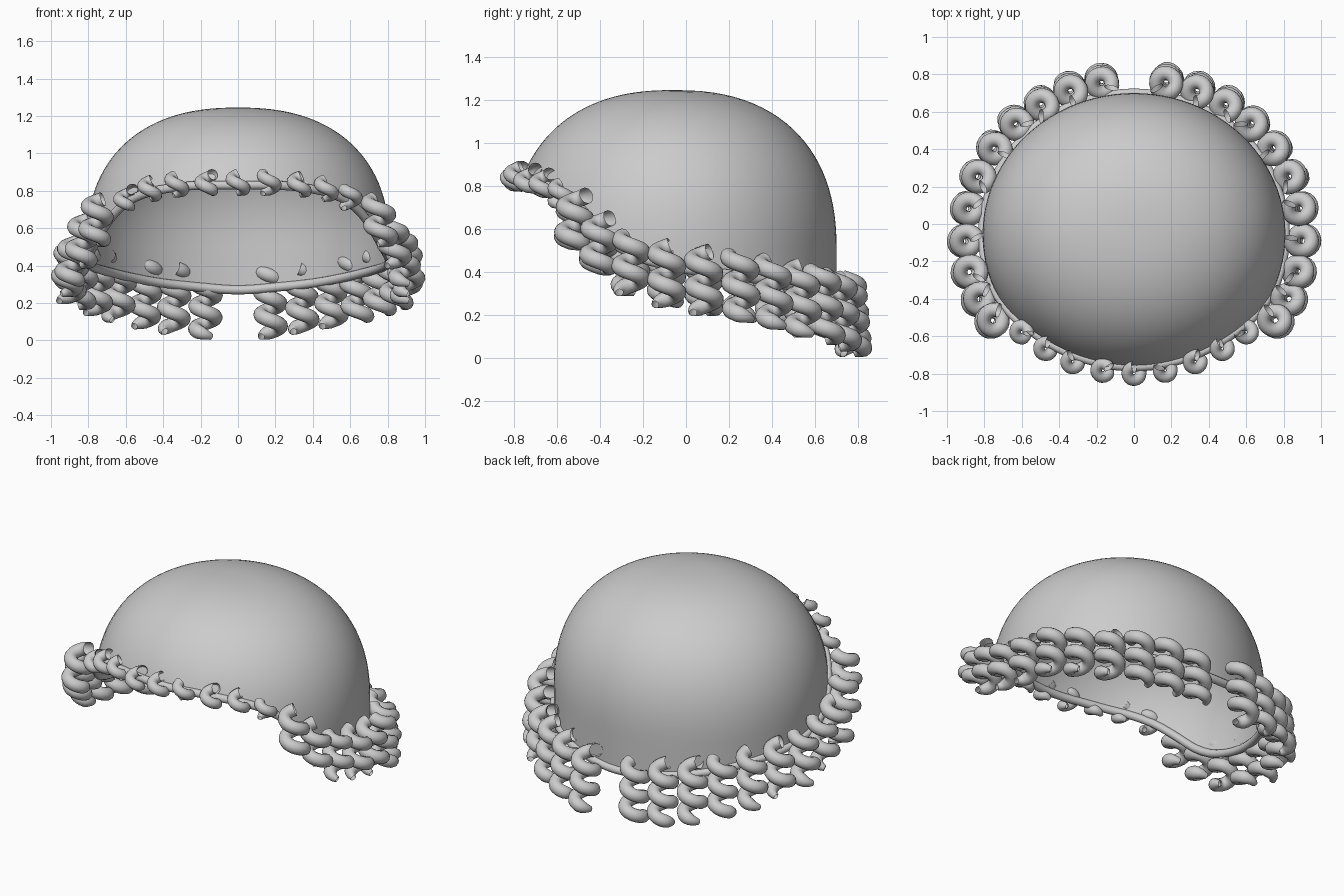
import bpy, bmesh, math
from mathutils import Vector

if "Cube" in bpy.data.objects:
    bpy.data.objects.remove(bpy.data.objects["Cube"])

grey = bpy.data.materials.new("plain grey")
grey.use_nodes = True
grey.diffuse_color = (0.6, 0.6, 0.6, 1)
grey.node_tree.nodes["Principled BSDF"].inputs["Base Color"].default_value = (0.6, 0.6, 0.6, 1)

RX, RY, CY, MID, TOP, POWER = 0.81, 0.757, -0.057, 0.5, 1.245, 2.35
# hairline height by angle in degrees away from the front
HAIRLINE = [(0, .83), (20, .83), (41, .79), (54, .71), (61, .62), (72, .49),
            (90, .42), (120, .37), (150, .305), (180, .265)]


def rim_height(angle):
    a = abs(math.degrees(angle))
    for (a0, z0), (a1, z1) in zip(HAIRLINE, HAIRLINE[1:]):
        if a <= a1 + 1e-6:
            return z0 + (z1 - z0) * (a - a0) / (a1 - a0)
    return HAIRLINE[-1][1]


def smooth_rim(angle):
    total = 0
    for k in range(-4, 5):
        a = abs(angle + k * 0.03)
        total += rim_height(min(a, 2 * math.pi - a))
    return total / 9


def on_dome(angle, z):
    t = max(0, (z - MID) / (TOP - MID))
    r = max(0, 1 - t ** POWER) ** (1 / POWER)
    return Vector((RX * r * math.sin(angle), CY - RY * r * math.cos(angle), z))


def rim_point(angle):
    return on_dome(angle, smooth_rim(angle))


def add_curve(name, depth, paths, cyclic=False):
    data = bpy.data.curves.new(name, "CURVE")
    data.dimensions = "3D"
    data.bevel_depth = depth
    data.bevel_resolution = 4
    data.materials.append(grey)
    for path in paths:
        spline = data.splines.new("POLY")
        spline.points.add(len(path) - 1)
        spline.use_cyclic_u = cyclic
        spline.use_smooth = True
        for point, (co, radius) in zip(spline.points, path):
            point.co = (*co, 1)
            point.radius = radius
    ob = bpy.data.objects.new(name, data)
    bpy.context.collection.objects.link(ob)
    return ob


# dome: rings running from the slanted hairline up to the crown
SEGS, RINGS = 96, 32
bm = bmesh.new()
rings = []
for j in range(RINGS):
    ring = []
    for i in range(SEGS):
        angle = math.tau * i / SEGS - math.pi
        low = math.asin((smooth_rim(angle) - MID) / (TOP - MID))
        lift = low + (math.pi / 2 - low) * j / RINGS
        ring.append(bm.verts.new(on_dome(angle, MID + (TOP - MID) * math.sin(lift))))
    rings.append(ring)
crown = bm.verts.new((0, CY, TOP))
for i in range(SEGS):
    n = (i + 1) % SEGS
    for a, b in zip(rings, rings[1:]):
        bm.faces.new((a[i], a[n], b[n], b[i]))
    bm.faces.new((rings[-1][i], rings[-1][n], crown))
for face in bm.faces:
    face.smooth = True
mesh = bpy.data.meshes.new("hair_cap")
bm.to_mesh(mesh)
bm.free()
mesh.materials.append(grey)
bpy.context.collection.objects.link(bpy.data.objects.new("hair_cap", mesh))

# rolled edge along the hairline
edge = [(rim_point(math.tau * i / SEGS - math.pi), 1) for i in range(SEGS)]
add_curve("hairline_edge", 0.024, [edge], cyclic=True)

# evenly spaced angles along the hairline, measured by length
STEPS, SLOTS = 400, 16
samples = [rim_point(math.pi * i / STEPS) for i in range(STEPS + 1)]
lengths = [0]
for p, q in zip(samples, samples[1:]):
    lengths.append(lengths[-1] + (q - p).length)


def slot_angle(k):
    goal = lengths[-1] * k / SLOTS
    return math.pi * min(range(STEPS + 1), key=lambda i: abs(lengths[i] - goal)) / STEPS


def ringlet(slot):
    k = abs(slot)
    angle = math.copysign(slot_angle(k), slot)
    base = rim_point(angle)
    out = Vector((math.sin(angle), -math.cos(angle), 0))
    if k <= 4:      # short fringe curls
        coil, offset, rise, drop, lean, pitch, thick = .036, .035, .058, .045, 0, .1, .8
    else:           # long hanging ringlets
        back = (k - 5) / 10
        coil, offset, rise, lean, pitch, thick = .053, .088 - .025 * back, .09, .03, .12, 1
        drop = .15 + .11 * back
    turns = (rise + drop) / pitch
    count = int(turns * 20)
    start = math.atan2(-out.y, -out.x) + math.sin(slot * 2)
    path = []
    for i in range(count + 1):
        t = i / count
        phase = start + math.tau * turns * t
        co = base + out * (offset + lean * t)
        co += Vector((coil * math.cos(phase), coil * math.sin(phase), rise - (rise + drop) * t))
        tip = min(1, 0.45 + (1 - t) * turns * 3)
        path.append((co, thick * tip))
    return path


# ringlets all round, with a parting at the middle of the back
add_curve("ringlets", 0.039, [ringlet(s) for s in range(1 - SLOTS, SLOTS)])
